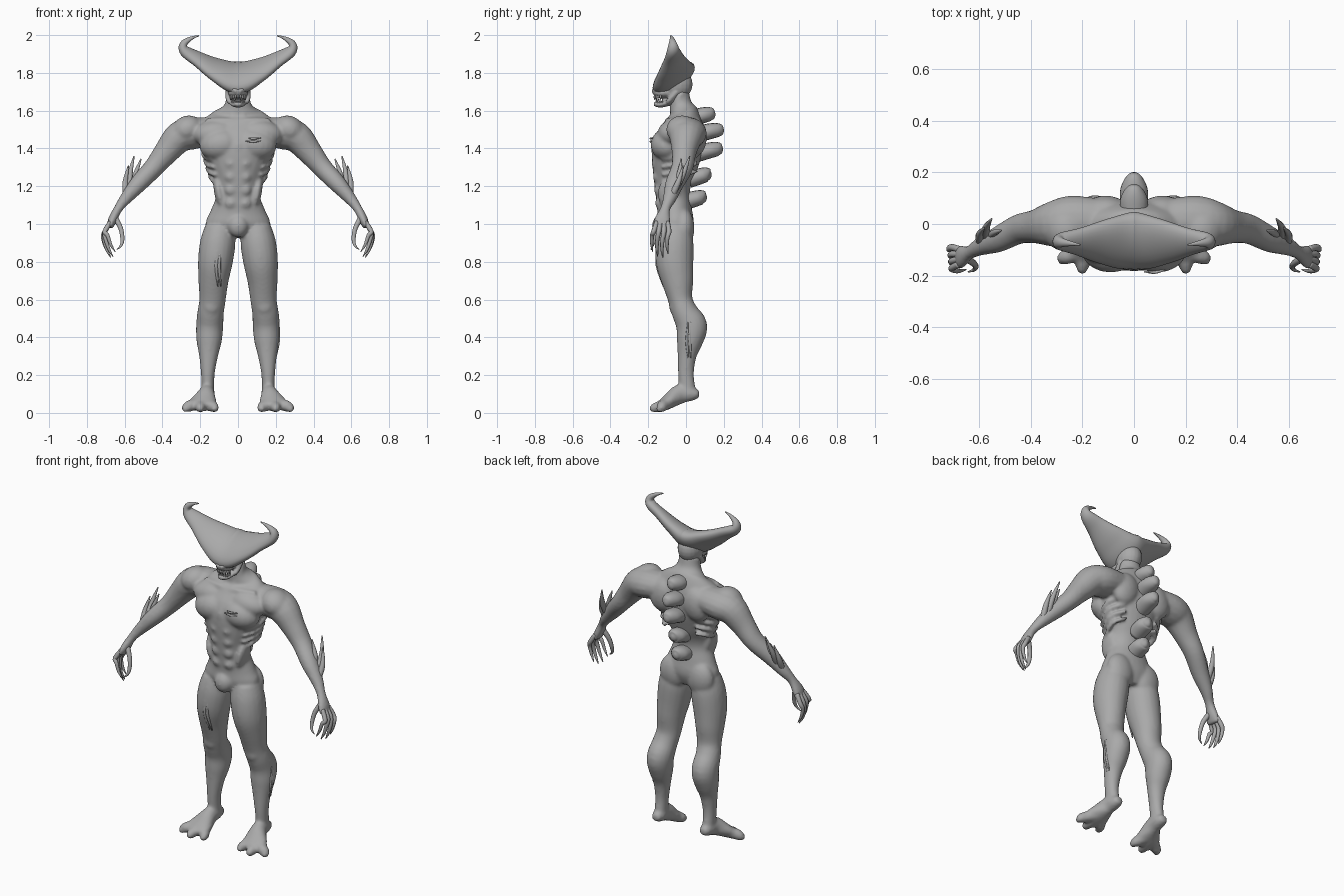
import bpy
import bmesh
from math import cos, sin, pi
from mathutils import Matrix, Vector

cube = bpy.data.objects.get("Cube")
if cube:
    bpy.data.objects.remove(cube, do_unlink=True)

AXIS_X, AXIS_Y, AXIS_Z = Vector((1, 0, 0)), Vector((0, 1, 0)), Vector((0, 0, 1))

skin = bpy.data.materials.new("grey skin")
skin.use_nodes = True
colour = (.4, .4, .4, 1)
skin.diffuse_color = colour
skin.node_tree.nodes["Principled BSDF"].inputs["Base Color"].default_value = colour


def spline(points, steps):
    """Smooth curve through the points (all components are interpolated)."""
    points = [Vector(p) for p in points]
    result = []
    for i in range(len(points) - 1):
        b, c = points[i], points[i + 1]
        a = points[i - 1] if i else b
        d = points[i + 2] if i + 2 < len(points) else c
        for k in range(steps):
            t = k / steps
            result.append(b + (c - a) * (t / 2) + (a * 2 - b * 5 + c * 4 - d) * (t * t / 2)
                          + (b * 3 - a - c * 3 + d) * (t ** 3 / 2))
    return result + [points[-1]]


def tube(bm, points, reference, side=1, sides=16, steps=4):
    """Loft ellipses (x, y, z, radius along reference, other radius)."""
    path = spline(points, steps)
    centres = [Vector((p[0] * side, p[1], p[2])) for p in path]
    rings = []
    for i, centre in enumerate(centres):
        tangent = (centres[min(i + 1, len(path) - 1)] - centres[max(i - 1, 0)]).normalized()
        u = (reference - tangent * reference.dot(tangent)).normalized()
        v = tangent.cross(u)
        ring = []
        for k in range(sides):
            angle = 2 * pi * k / sides
            offset = u * (cos(angle) * path[i][3]) + v * (sin(angle) * path[i][4])
            ring.append(bm.verts.new(centre + offset))
        rings.append(ring)
    for low, high in zip(rings, rings[1:]):
        for k in range(sides):
            n = (k + 1) % sides
            bm.faces.new((low[k], low[n], high[n], high[k]))
    bm.faces.new(rings[0])
    bm.faces.new(rings[-1])


def round_tube(bm, points, reference=AXIS_Y, side=1, sides=10):
    """Tube with a circular section, given (x, y, z, radius)."""
    tube(bm, [(x, y, z, r, r) for x, y, z, r in points], reference, side, sides)


def ball(bm, centre, size, side=1, turn=0):
    """Ellipsoid muscle, turned about the front axis."""
    place = Matrix.Translation((centre[0] * side, centre[1], centre[2]))
    turned = place @ Matrix.Rotation(turn * side, 4, 'Y') @ Matrix.Diagonal((*size, 1))
    bmesh.ops.create_uvsphere(bm, u_segments=20, v_segments=12, radius=1, matrix=turned)


def finish(name, bm, voxel=0, smoothing=0):
    bmesh.ops.recalc_face_normals(bm, faces=bm.faces)
    mesh = bpy.data.meshes.new(name)
    bm.to_mesh(mesh)
    bm.free()
    mesh.materials.append(skin)
    mesh.shade_smooth()
    obj = bpy.data.objects.new(name, mesh)
    bpy.context.collection.objects.link(obj)
    if voxel:
        remesh = obj.modifiers.new("fuse", 'REMESH')
        remesh.mode = 'VOXEL'
        remesh.voxel_size = voxel
        remesh.use_smooth_shade = True
        soften = obj.modifiers.new("soften", 'SMOOTH')
        soften.factor = .5
        soften.iterations = smoothing


# Torso and neck
body = bmesh.new()
tube(body, [(0, -.06, .93, .11, .07), (0, -.055, 1, .17, .095), (0, -.06, 1.07, .145, .092),
            (0, -.07, 1.15, .115, .09), (0, -.07, 1.22, .118, .1), (0, -.06, 1.3, .15, .12),
            (0, -.045, 1.4, .185, .135), (0, -.02, 1.48, .2, .12), (0, -.01, 1.54, .19, .1),
            (0, -.01, 1.58, .15, .08), (0, -.02, 1.605, .1, .068), (0, -.03, 1.64, .068, .058),
            (0, -.04, 1.7, .058, .055)], AXIS_X, sides=28)
ball(body, (0, -.135, .99), (.055, .045, .06))
ball(body, (0, -.1, 1.4), (.06, .085, .09))

for side in (1, -1):
    # Leg
    tube(body, [(.095, -.055, .98, .08, .085), (.107, -.06, .9, .094, .1), (.12, -.06, .8, .092, .1),
                (.13, -.045, .7, .08, .085), (.135, -.03, .6, .07, .065),
                (.145, -.005, .53, .07, .07), (.15, .03, .46, .072, .083),
                (.153, .02, .38, .067, .07), (.156, .005, .3, .05, .05),
                (.16, 0, .2, .036, .042), (.16, .01, .1, .034, .045)], AXIS_X, side, 20)
    ball(body, (.09, -.01, .98), (.085, .055, .1), side)
    ball(body, (.14, -.065, .57), (.04, .025, .05), side)
    # Foot on its toes
    tube(body, [(.16, .07, .1, .022, .02), (.16, .035, .1, .036, .036), (.165, -.03, .1, .042, .052),
                (.18, -.09, .062, .07, .04), (.195, -.14, .032, .085, .026)], AXIS_X, side)
    for toe_x, toe_y in ((.125, -.17), (.2, -.19), (.275, -.155)):
        round_tube(body, [(.18, -.07, .06, .03), (toe_x * .7 + .055, -.12, .04, .032),
                          (toe_x, toe_y + .022, .026, .026), (toe_x, toe_y, .014, .012)],
                   AXIS_X, side)
    # Arm and palm
    tube(body, [(.14, .01, 1.49, .09, .075), (.24, .01, 1.48, .1, .085), (.31, 0, 1.46, .09, .083),
                (.38, -.01, 1.38, .066, .067), (.445, -.02, 1.3, .058, .054),
                (.525, -.06, 1.215, .05, .047), (.59, -.085, 1.14, .037, .034),
                (.635, -.11, 1.08, .027, .024), (.665, -.125, 1.02, .045, .024),
                (.68, -.13, .98, .045, .016)], AXIS_Y, side)
    # Broad chest plate, shoulder, belly and back muscles
    ball(body, (.09, -.1, 1.42), (.115, .088, .085), side, .15)
    ball(body, (.12, -.07, 1.48), (.12, .08, .07), side, .1)
    ball(body, (.27, -.02, 1.5), (.085, .085, .072), side, .5)
    ball(body, (.11, .055, 1.46), (.085, .055, .1), side, -.3)
    round_tube(body, [(.02, -.105, 1.545, .01), (.09, -.095, 1.55, .013), (.17, -.07, 1.55, .012)],
               AXIS_Z, side)
    for row in range(4):
        ball(body, (.037, -.15 + .006 * row, 1.32 - .07 * row), (.036, .032, .034), side)
    ball(body, (.1, -.09, 1.16), (.025, .06, .09), side, .2)
    round_tube(body, [(.02, -.08, 1.56, .012), (.05, -.05, 1.63, .015), (.05, -.02, 1.7, .012)],
               AXIS_X, side)
    # Rib ridges
    for row in range(4):
        z = 1.4 - .04 * row
        r = .175 - .012 * row
        round_tube(body, [(r * .7, .06, z, .01), (r + .008, 0, z - .02, .013),
                          (r - .003, -.07, z - .05, .011), (r * .8, -.13, z - .06, .006)],
                   AXIS_Z, side)
finish("body", body, .009, 7)

# Wide crescent crest, one sweep from horn tip to horn tip
crest = bmesh.new()
half = [(.208, -.08, 1.997, .003, .003), (.25, -.075, 1.982, .011, .01),
        (.288, -.07, 1.952, .023, .02), (.28, -.067, 1.915, .037, .028),
        (.21, -.067, 1.872, .06, .032), (.11, -.066, 1.815, .1, .044)]
middle = [(0, -.065, 1.775, .128, .06)]
other = [(-x, y, z, a, b) for x, y, z, a, b in reversed(half)]
tube(crest, half + middle + other, Vector((0, .83, .55)), sides=24, steps=6)
finish("crest", crest)

# Skull, brows and lower jaw
head = bmesh.new()
ball(head, (0, -.05, 1.74), (.07, .085, .085))
ball(head, (0, -.115, 1.695), (.055, .062, .03))
tube(head, [(0, -.03, 1.67, .055, .03), (0, -.09, 1.645, .05, .02), (0, -.14, 1.632, .036, .016),
            (0, -.17, 1.637, .016, .01)], AXIS_X)
for side in (1, -1):
    round_tube(head, [(.005, -.175, 1.7, .012), (.04, -.15, 1.725, .014), (.09, -.11, 1.77, .012)],
               AXIS_Z, side)
    round_tube(head, [(.05, -.05, 1.7, .018), (.052, -.08, 1.665, .014), (.046, -.1, 1.645, .012)],
               AXIS_X, side)
finish("head", head, .006, 3)

# Teeth around both jaws
teeth = bmesh.new()
for k in range(9):
    angle = pi * (k - 4) / 10
    x, y = .042 * sin(angle), -.118 - .045 * cos(angle)
    round_tube(teeth, [(x, y, 1.685, .007), (x, y - .004, 1.668, .005), (x, y, 1.655, .001)],
               AXIS_X, 1, 6)
    round_tube(teeth, [(x * .8, y + .006, 1.64, .006), (x * .8, y + .006, 1.662, .001)],
               AXIS_X, 1, 6)
finish("teeth", teeth)

# Blunt knobs down the spine, broad at the root and narrow at the tip
spines = bmesh.new()
for root, tip, z in ((.04, .155, 1.585), (.07, .2, 1.5), (.08, .195, 1.4),
                     (.045, .135, 1.265), (.015, .11, 1.145)):
    reach = tip - root
    tube(spines, [(0, root - .03, z - .03, .05, .045), (0, root + reach * .4, z - .01, .054, .042),
                  (0, root + reach * .75, z - .003, .04, .037), (0, tip - .008, z - .004, .022, .026),
                  (0, tip, z - .004, .006, .008)], AXIS_X)
finish("spine_knobs", spines)

for side, label in ((1, "left"), (-1, "right")):
    # Long curved fingers and thumb
    hand = bmesh.new()
    for k in range(4):
        y = -.09 - .027 * k
        drop = (.02, 0, .005, .03)[k]
        round_tube(hand, [(.675, y * .7 - .035, 1.01, .013), (.705, y, .96, .013),
                          (.715 - .008 * k, y - .008, .91 + drop, .011),
                          (.703 - .01 * k, y - .01, .86 + drop, .008),
                          (.685 - .012 * k, y - .005, .822 + drop, .002)], AXIS_Y, side)
    round_tube(hand, [(.655, -.13, 1.04, .016), (.622, -.15, .98, .013), (.612, -.165, .92, .011),
                      (.62, -.178, .885, .007), (.642, -.185, .865, .002)], AXIS_Y, side)
    finish(label + "_fingers", hand)

    # Blades growing from the forearm
    blades = bmesh.new()
    for base, tip in (((.55, -.06, 1.18), (.513, -.025, 1.345)),
                      ((.57, -.065, 1.17), (.55, .02, 1.36)),
                      ((.59, -.08, 1.14), (.58, -.015, 1.31))):
        base, tip = Vector(base), Vector(tip)
        bulge = base.lerp(tip, .5) + Vector((.012, .006, -.005))
        round_tube(blades, [(*base, .018), (*bulge, .015), (*tip, .003)], AXIS_Y, side)
    finish(label + "_forearm_blades", blades)

# Torn welts on chest, thigh and calf
welts = bmesh.new()
for k in range(2):
    shift = .016 * k
    round_tube(welts, [(.04 + shift, -.184, 1.44 + shift, .003), (.08, -.187, 1.436 + shift, .006),
                       (.12, -.178, 1.44 + shift, .003)], AXIS_Z)
    round_tube(welts, [(-.09 - shift, -.152, .88, .003), (-.1 - shift, -.152, .78, .009),
                       (-.09 - shift, -.12, .67, .003)], AXIS_X)
    round_tube(welts, [(.217, .01 + shift, .48, .003), (.214, .005 + shift, .38, .008),
                       (.2, .01 + shift, .29, .003)], AXIS_Y)
finish("welts", welts)
